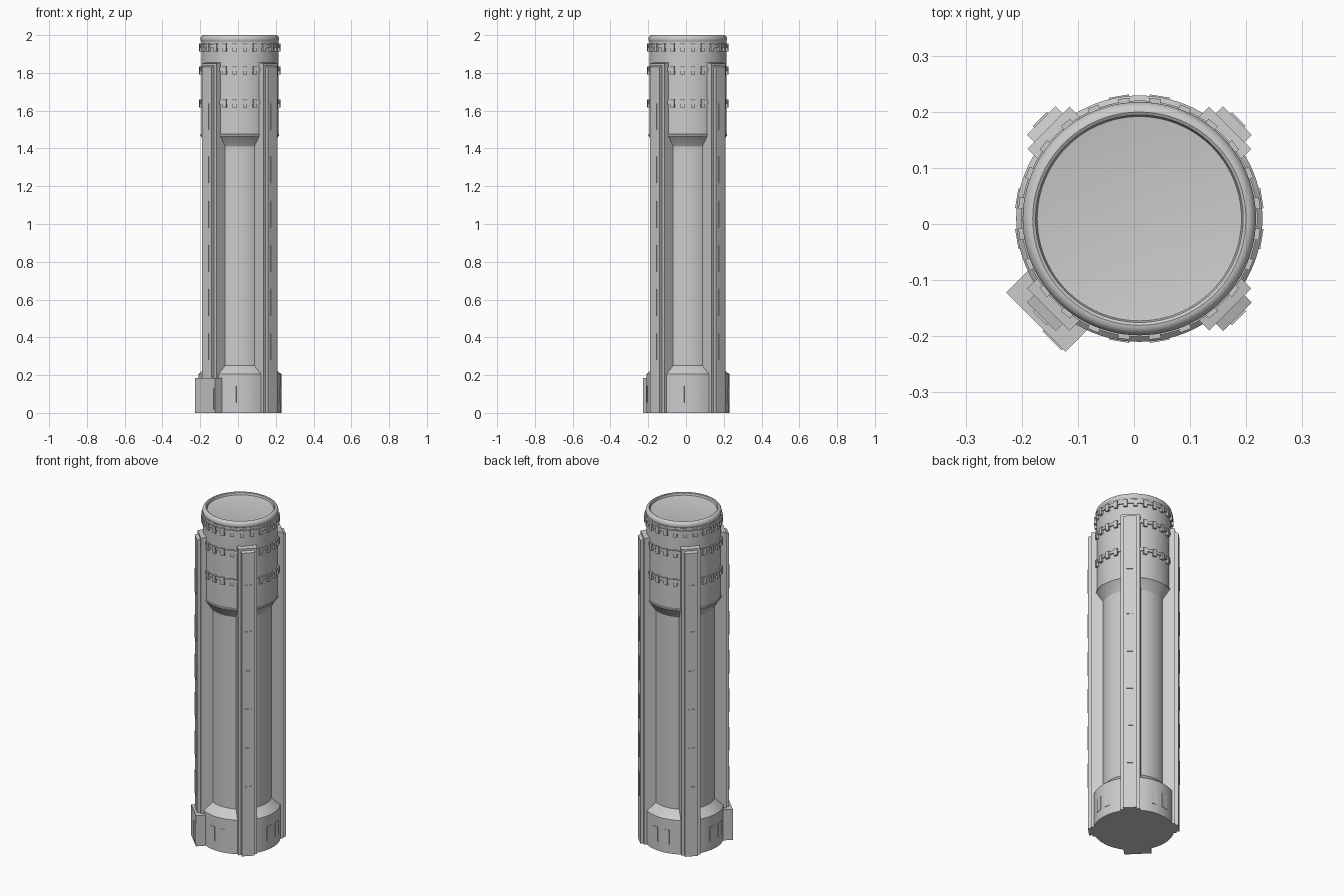
import bpy, bmesh, math
from mathutils import Matrix, Vector

if "Cube" in bpy.data.objects:
    bpy.data.objects.remove(bpy.data.objects["Cube"])

AX = 0.0095  # tower axis offset, the entrance block widens one corner
GREY = bpy.data.materials.new("stone_grey")
GREY.diffuse_color = (0.6, 0.6, 0.6, 1)
GREY.use_nodes = True
GREY.node_tree.nodes["Principled BSDF"].inputs["Base Color"].default_value = GREY.diffuse_color


def finish(name, bm, smooth=False):
    bmesh.ops.recalc_face_normals(bm, faces=bm.faces)
    me = bpy.data.meshes.new(name)
    bm.to_mesh(me)
    bm.free()
    me.materials.append(GREY)
    ob = bpy.data.objects.new(name, me)
    ob.location = (AX, AX, 0)
    bpy.context.collection.objects.link(ob)
    if smooth:
        bpy.ops.object.select_all(action='DESELECT')
        ob.select_set(True)
        bpy.context.view_layer.objects.active = ob
        bpy.ops.object.shade_smooth_by_angle(angle=math.radians(30))
    return ob


def lathe(name, profile, n=96):
    """Revolve (radius, z) points; open ends are capped."""
    bm = bmesh.new()
    rings = [[bm.verts.new((r * math.cos(2 * math.pi * i / n), r * math.sin(2 * math.pi * i / n), z))
              for i in range(n)] for r, z in profile]
    for a, b in zip(rings, rings[1:]):
        for i in range(n):
            bm.faces.new((a[i], a[(i + 1) % n], b[(i + 1) % n], b[i]))
    bm.faces.new(rings[0])
    bm.faces.new(rings[-1])
    return finish(name, bm, True)


def block(bm, deg, r0, r1, half, z0, z1, side=0.0, drop=0.0):
    """Box from radius r0 to r1 at an angle; drop lowers the outer top edge."""
    rot = Matrix.Rotation(math.radians(deg), 3, 'Z')
    v = []
    for z in (z0, z1):
        for r, s in ((r0, -half), (r1, -half), (r1, half), (r0, half)):
            zz = z - (drop if z == z1 and r == r1 else 0)
            v.append(bm.verts.new(rot @ Vector((r, s + side, zz))))
    for f in ((0, 1, 2, 3), (4, 5, 6, 7), (0, 1, 5, 4), (1, 2, 6, 5), (2, 3, 7, 6), (3, 0, 4, 7)):
        bm.faces.new([v[i] for i in f])


# Main round body: base, shaft, flared collar
lathe("tower_body", [(0.2195, 0), (0.2195, 0.205), (0.171, 0.25), (0.171, 1.41),
                     (0.205, 1.465), (0.208, 1.467), (0.208, 1.475), (0.204, 1.477), (0.204, 1.965)])

# Rounded rim with a sunken lid
rim = [(0.200, 1.958)]
for i in range(13):
    a = math.radians(-75 + 165 * i / 12)
    rim.append((0.190 + 0.018 * math.cos(a), 1.979 + 0.021 * math.sin(a)))
lathe("top_rim", rim + [(0.185, 1.997), (0.182, 1.985), (0.178, 1.984)])

# Three thin rings with hanging teeth
for k, z in enumerate((1.64, 1.815, 1.937)):
    lathe(f"ring_band_{k + 1}", [(0.2, z - 0.004), (0.2105, z - 0.004), (0.2105, z + 0.013), (0.2, z + 0.013)])
    bm = bmesh.new()
    for i in range(24):
        block(bm, 7.5 + 15 * i, 0.195, 0.216, 0.0105, z - 0.024, z + 0.018)
    finish(f"ring_teeth_{k + 1}", bm)

# Four stepped pilasters with window plates
inner, outer, slots = bmesh.new(), bmesh.new(), bmesh.new()
for deg in (45, 135, 225, 315):
    block(inner, deg, 0.15, 0.229, 0.053, 0, 1.862, drop=0.012)
    block(outer, deg, 0.20, 0.247, 0.036, 0, 1.848, drop=0.016)
    for z in (0.35, 0.585, 0.818, 1.05, 1.287, 1.568):
        block(slots, deg, 0.24, 0.251, 0.0175, z - 0.071, z + 0.071)
finish("pilaster_inner", inner)
finish("pilaster_outer", outer)
finish("pilaster_windows", slots)

# Paired windows around the base
bm = bmesh.new()
for q in range(4):
    for s in (-1, 1):
        block(bm, 90 * q + 9.5 * s, 0.205, 0.2215, 0.018, 0.055, 0.142)
finish("base_windows", bm)

# Entrance block at the front left corner, with its door plate
bm = bmesh.new()
block(bm, 225, 0.14, 0.2605, 0.0745, 0, 0.185)
finish("entrance_block", bm)
bm = bmesh.new()
block(bm, 225, 0.255, 0.264, 0.024, 0.018, 0.132, side=0.044)
finish("entrance_door", bm)
